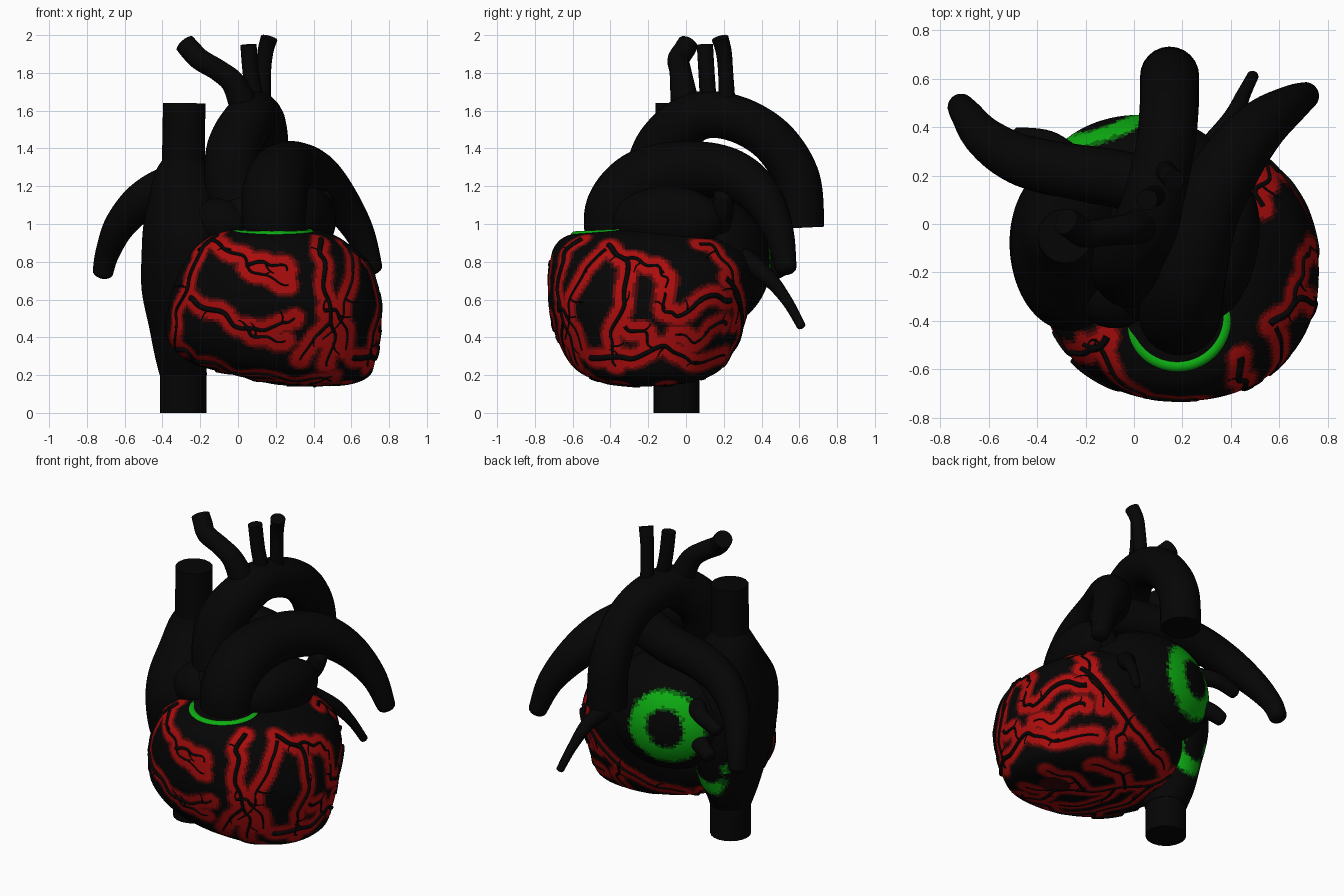
import bpy, math, random
from mathutils import Vector, kdtree
from mathutils.bvhtree import BVHTree

if "Cube" in bpy.data.objects:
    bpy.data.objects.remove(bpy.data.objects["Cube"])

random.seed(4)


def mat(name, r, g, b):
    m = bpy.data.materials.new(name)
    m.diffuse_color = (r, g, b, 1)
    m.use_nodes = True
    m.node_tree.nodes["Principled BSDF"].inputs["Base Color"].default_value = m.diffuse_color
    return m


BLACK = mat("black", .0015, .0015, .0015)
REDS = [mat("red_dark", .04, .002, .002), mat("red_mid", .16, .003, .003), mat("red", .42, .004, .004)]
GREENS = [mat("green_dark", .002, .04, .003), mat("green_mid", .003, .16, .004), mat("green", .004, .42, .006)]


def smooth_path(pts, n):
    """Catmull-Rom through tuples of any size."""
    p = [pts[0]] + list(pts) + [pts[-1]]
    out = []
    for i in range(1, len(p) - 2):
        for k in range(n):
            t = k / n
            out.append(tuple(.5 * (2 * b + (c - a) * t + (2 * a - 5 * b + 4 * c - d) * t * t
                                   + (3 * b - a - 3 * c + d) * t ** 3)
                             for a, b, c, d in zip(p[i - 1], p[i], p[i + 1], p[i + 2])))
    return out + [tuple(pts[-1])]


def finish(ob, angle=50):
    bpy.ops.object.select_all(action='DESELECT')
    ob.select_set(True)
    bpy.context.view_layer.objects.active = ob
    if ob.type == 'CURVE':
        bpy.ops.object.convert(target='MESH')
    bpy.ops.object.shade_smooth_by_angle(angle=math.radians(angle))
    return bpy.context.object


def loft(name, sections, power=2.0, sides=64, n=6):
    """Stacked superellipses given as (z, cx, cy, rx, ry)."""
    rows = smooth_path(sections, n)
    verts, faces = [], []
    for z, cx, cy, rx, ry in rows:
        for i in range(sides):
            a = math.tau * i / sides
            c, s = math.cos(a), math.sin(a)
            k = (abs(c) ** power + abs(s) ** power) ** (-1 / power)
            verts.append((cx + rx * c * k, cy + ry * s * k, z))
    for j in range(len(rows) - 1):
        for i in range(sides):
            a, b = j * sides + i, j * sides + (i + 1) % sides
            faces.append((a, b, b + sides, a + sides))
    faces.append(tuple(reversed(range(sides))))
    faces.append(tuple(range(len(verts) - sides, len(verts))))
    me = bpy.data.meshes.new(name)
    me.from_pydata(verts, [], faces)
    ob = bpy.data.objects.new(name, me)
    bpy.context.collection.objects.link(ob)
    me.materials.append(BLACK)
    return finish(ob)


def blob(name, loc, size, rot=(0, 0, 0), seg=72):
    bpy.ops.mesh.primitive_uv_sphere_add(segments=seg, ring_count=seg * 2 // 3, radius=1, location=loc, rotation=rot)
    ob = bpy.context.object
    ob.name, ob.scale = name, size
    ob.data.materials.append(BLACK)
    return finish(ob)


def tube(name, paths, n=8, res=6, round_end=False):
    """Round tubes through (x, y, z, radius) points, capped flat or rounded at the far end."""
    cu = bpy.data.curves.new(name, 'CURVE')
    cu.dimensions, cu.bevel_depth, cu.bevel_resolution, cu.use_fill_caps = '3D', 1, res, True
    for pts in paths:
        pts = smooth_path(pts, n) if n > 1 else pts
        if round_end:
            end, r = Vector(pts[-1][:3]), pts[-1][3]
            way = (end - Vector(pts[-2][:3])).normalized()
            pts = pts + [(*(end + way * r * .6 * math.sin(a)), r * math.cos(a)) for a in (.4, .8, 1.2, 1.5)]
        sp = cu.splines.new('POLY')
        sp.points.add(len(pts) - 1)
        for q, (x, y, z, r) in zip(sp.points, pts):
            q.co, q.radius = (x, y, z, 1), r
    cu.materials.append(BLACK)
    ob = bpy.data.objects.new(name, cu)
    bpy.context.collection.objects.link(ob)
    return finish(ob)


def paint(ob, points, mats, limits, jitter=0):
    """Colour the faces by their distance to a set of points."""
    kd = kdtree.KDTree(len(points))
    for i, p in enumerate(points):
        kd.insert(p, i)
    kd.balance()
    for m in mats:
        ob.data.materials.append(m)
    bpy.context.view_layer.update()
    for f in ob.data.polygons:
        d = kd.find(ob.matrix_world @ f.center)[2] + random.uniform(-jitter, jitter)
        f.material_index = sum(d < l for l in limits)


# Ventricles
ventricles = loft("ventricles", [
    (.145, .45, -.2, .1, .08), (.16, .4, -.2, .23, .22), (.2, .34, -.2, .36, .34),
    (.27, .235, -.2, .49, .42), (.4, .185, -.2, .565, .485), (.55, .19, -.195, .572, .53),
    (.68, .185, -.18, .555, .55), (.8, .18, -.18, .505, .54), (.89, .17, -.2, .42, .49),
    (.945, .17, -.2, .33, .41), (.99, .15, -.15, .2, .25)], 2.2, 200, 11)

# Coronary vessels: flat paths per view, dropped onto the ventricles
front = [
    [(-.12, .93), (-.2, .85), (-.27, .66), (-.33, .5), (-.32, .32)],
    [(-.15, .91), (0, .84), (.1, .74), (.27, .68)], [(.05, .79), (.18, .79), (.27, .76)],
    [(-.26, .6), (-.1, .53), (.05, .44), (.2, .46), (.3, .5)], [(.03, .45), (.12, .4), (.25, .38)],
    [(-.31, .34), (-.2, .28), (0, .22), (.3, .18), (.5, .18)],
    [(.43, .91), (.45, .8), (.47, .6), (.51, .42), (.47, .25)],
    [(.47, .55), (.55, .5), (.58, .34)],
    [(.49, .48), (.4, .39), (.33, .28)], [(-.2, .87), (-.12, .93)]]
side = [
    [(-.42, .88), (-.32, .8), (-.33, .58), (-.4, .4), (-.37, .25)],
    [(-.33, .82), (-.2, .79), (-.12, .74), (-.1, .67)], [(-.42, .87), (-.52, .77), (-.61, .6), (-.63, .4)],
    [(.08, .9), (.19, .83), (.26, .65), (.27, .48)],
    [(.24, .6), (.1, .61), (0, .53), (-.1, .53), (-.12, .63)],
    [(.22, .48), (.14, .46), (.06, .38), (-.05, .42)], [(-.5, .3), (-.3, .29), (-.1, .35), (.02, .27), (.2, .3)],
    [(-.33, .45), (-.22, .42), (-.18, .33)]]
under = [
    [(-.2, .1), (.05, -.02), (.3, -.18), (.55, -.35)], [(.05, -.02), (.2, .1), (.4, .08)],
    [(.25, -.15), (.42, -.08), (.58, -.12)], [(.1, -.06), (.1, -.25), (.25, -.4)],
    [(-.1, .05), (-.1, -.2), (.0, -.42)], [(.4, -.25), (.4, -.42), (.5, -.5)]]
back = [[(.6, .72), (.45, .55), (.28, .42), (.1, .34), (-.1, .3)], [(.28, .42), (.33, .32), (.3, .24)]]
me = ventricles.data
bvh = BVHTree.FromPolygons([v.co for v in me.vertices], [p.vertices for p in me.polygons])
views = [(front, lambda a, b: (a, -3, b), (0, 1, 0)), (side, lambda a, b: (3, a, b), (-1, 0, 0)),
         (under, lambda a, b: (a, b, -3), (0, 0, 1)), (back, lambda a, b: (a, 3, b), (0, -1, 0))]
vessels, marks = [], []
for paths, origin, way in views:
    for path in paths:
        r0, run, phase = (.016 if len(path) > 4 else .011), [], random.random() * 6
        pts = smooth_path(path, 12)
        for i, (a, b) in enumerate(pts):
            w = .009 * math.sin(i * .5 + phase)
            hit = bvh.ray_cast(Vector(origin(a + w, b + w)), Vector(way))[0]
            if hit:
                marks.append(hit)
                run.append((*hit, r0 * (1 - .65 * i / len(pts))))
        if len(run) > 2:
            vessels.append(run)
        # short twigs leaving the main vessel
        for i in range(9, len(pts) - 2, 15):
            ang, twig = random.uniform(0, math.tau), []
            for s in range(6):
                a, b = pts[i][0] + .014 * s * math.cos(ang + .12 * s), pts[i][1] + .014 * s * math.sin(ang + .12 * s)
                hit = bvh.ray_cast(Vector(origin(a, b)), Vector(way))[0]
                if hit and (not twig or (hit - Vector(twig[-1][:3])).length < .04):
                    twig.append((*hit, .006 - .0007 * s))
            if len(twig) > 3:
                vessels.append(twig)
tube("coronary_vessels", vessels, 1, 2)
paint(ventricles, marks, REDS, (.068, .057, .046))

# Atria and auricles
right_atrium = loft("right_atrium", [
    (.2, -.29, -.05, .125, .125), (.3, -.3, -.05, .14, .19), (.45, -.28, -.06, .19, .26),
    (.65, -.27, -.07, .24, .33), (.85, -.265, -.09, .245, .35), (1.0, -.26, -.09, .24, .32),
    (1.15, -.27, -.06, .2, .24), (1.27, -.29, -.05, .15, .15), (1.34, -.29, -.05, .11, .11)], sides=128, n=12)
left_atrium = blob("left_atrium", (.02, .12, .8), (.42, .33, .36), seg=132)
blob("left_auricle", (.36, -.1, 1.02), (.15, .3, .18), (0, 0, -.2))
blob("right_auricle", (-.08, -.27, 1.0), (.17, .16, .14), (0, .15, 0))
blob("heart_base", (.05, -.12, 1.02), (.3, .28, .2))

# Green patches on the backs of the atria
ring = [Vector((-.13 + .17 * math.cos(t / 8), .4 - .06 * math.cos(t / 8 + 3.1), .82 + .19 * math.sin(t / 8)))
        for t in range(50)]
paint(left_atrium, ring, GREENS, (.08, .068, .055), .012)
arc = [Vector((-.3 + .14 * math.cos(t / 8), .2, .5 + .13 * math.sin(t / 8))) for t in range(24, 52)]
paint(right_atrium, arc, GREENS, (.065, .058, .05), .008)

# Green rim round the pulmonary valve
bpy.ops.mesh.primitive_torus_add(location=(.18, -.385, .945), rotation=(.05, 0, 0), major_radius=.2,
                                 minor_radius=.028, major_segments=64, minor_segments=10)
bpy.context.object.name = "valve_rim"
bpy.context.object.data.materials.append(GREENS[2])
finish(bpy.context.object)

# Great veins
tube("upper_vena_cava", [[(-.29, -.05, 1.2, .115), (-.285, -.05, 1.64, .112)]])
tube("lower_vena_cava", [[(-.29, -.05, 0, .122), (-.29, -.05, .3, .122)]], res=8)

# Aorta and its three branches
tube("aorta", [[(.02, -.22, .95, .14), (-.03, -.19, 1.2, .145), (-.02, -.13, 1.4, .145), (.05, 0, 1.54, .135),
                (.09, .14, 1.58, .125), (.13, .32, 1.535, .122), (.145, .48, 1.42, .122), (.147, .59, 1.23, .122),
                (.147, .61, .98, .122)]], res=10)
tube("aorta_branches", [
    [(.04, 0, 1.6, .08), (-.02, -.02, 1.74, .065), (-.1, -.03, 1.81, .058), (-.2, -.04, 1.87, .058),
     (-.25, -.01, 1.92, .058), (-.28, .01, 1.955, .056)],
    [(.1, .12, 1.62, .045), (.07, .11, 1.78, .043), (.055, .1, 1.95, .043)],
    [(.13, .22, 1.6, .045), (.135, .21, 1.8, .04), (.145, .2, 1.91, .042), (.165, .18, 1.985, .045)]])

# Pulmonary trunk splitting in two
tube("pulmonary_trunk", [[(.19, -.37, .9, .16), (.19, -.36, 1.08, .172), (.21, -.22, 1.23, .17),
                          (.28, .03, 1.29, .15), (.4, .25, 1.26, .132), (.52, .4, 1.14, .11),
                          (.64, .49, .96, .08), (.71, .53, .765, .056)]], res=10, round_end=True)
tube("right_pulmonary_artery", [[(.27, .06, 1.27, .13), (0, .17, 1.25, .12), (-.28, .22, 1.22, .115),
                                 (-.48, .27, 1.14, .105), (-.62, .36, 1.0, .085), (-.69, .45, .85, .065),
                                 (-.715, .485, .745, .055)]], res=8, round_end=True)

# Pulmonary veins
tube("pulmonary_veins", [
    [(.28, .25, .85, .07), (.4, .42, .73, .045), (.45, .53, .6, .03), (.49, .61, .46, .024)],
    [(.3, .15, .95, .075), (.41, .19, 1.06, .06), (.45, .2, 1.15, .055)],
    [(-.2, .2, .95, .07), (-.34, .33, .93, .05), (-.48, .36, .88, .04)],
    [(-.2, .2, .75, .07), (-.32, .3, .72, .055), (-.4, .33, .68, .045)]], round_end=True)
